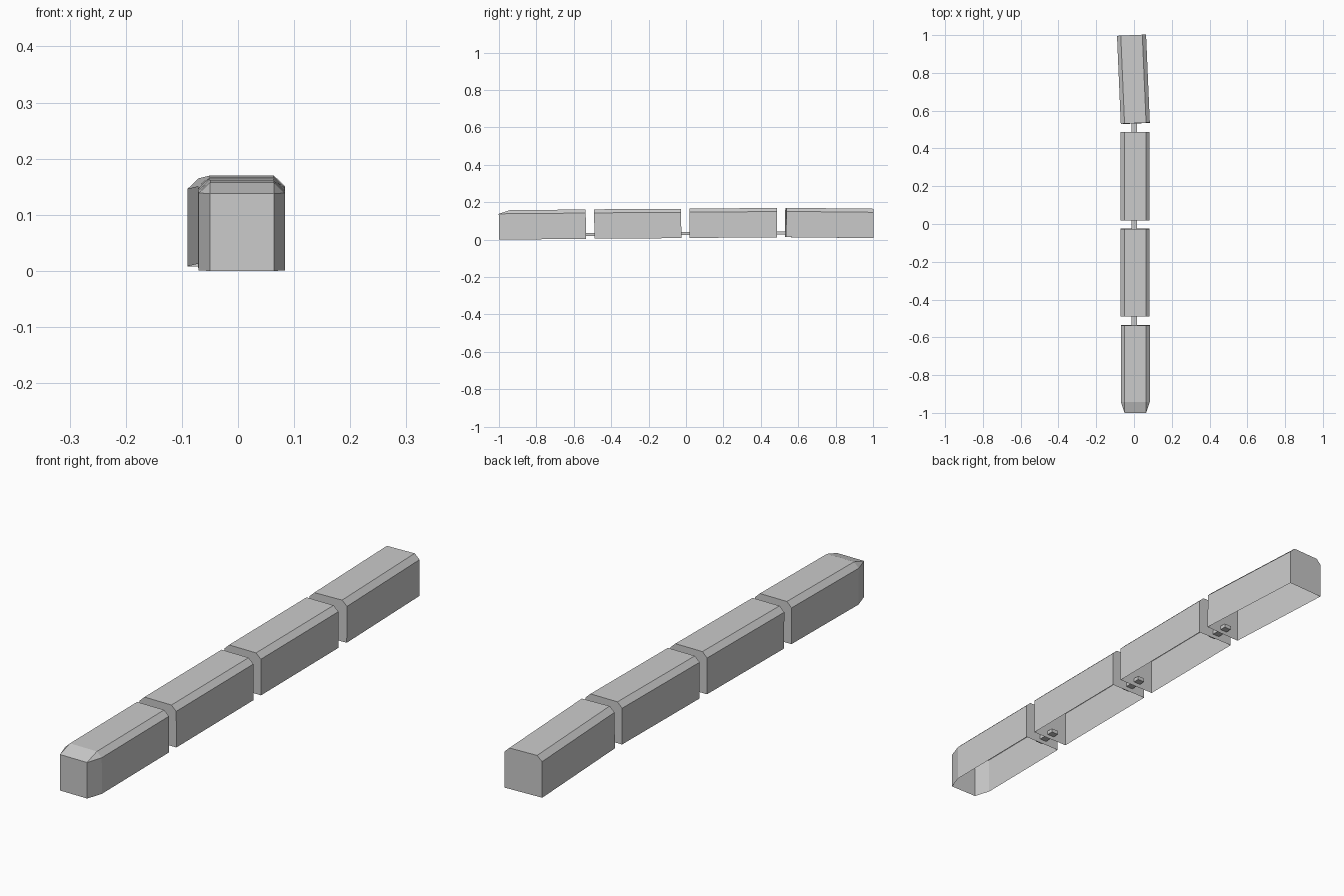
import bpy, bmesh
from mathutils import Vector

if "Cube" in bpy.data.objects:
    bpy.data.objects.remove(bpy.data.objects["Cube"])

HW, ROOF_HW = 0.077, 0.057      # half widths of body and flat roof
EAVE, TOP = 0.138, 0.157        # side wall height and roof height
NOSE = 0.06                     # length of the tapered nose


def make_object(name, bm):
    bmesh.ops.remove_doubles(bm, verts=bm.verts, dist=1e-5)
    bmesh.ops.recalc_face_normals(bm, faces=bm.faces)
    mesh = bpy.data.meshes.new(name)
    bm.to_mesh(mesh)
    bm.free()
    obj = bpy.data.objects.new(name, mesh)
    bpy.context.collection.objects.link(obj)
    return obj


def section(hw, roof_hw, eave, top):
    half = [(hw, 0), (hw, eave), (roof_hw, top)]
    return [(-x, z) for x, z in half] + [(x, z) for x, z in reversed(half)]


BODY = section(HW, ROOF_HW, EAVE, TOP)
TIP = section(ROOF_HW, ROOF_HW, EAVE, EAVE)


def car(name, front, back, nose=False):
    """Open-bottomed shell between the floor centre points front and back."""
    front, back = Vector(front), Vector(back)
    length = (back - front).length
    stations = [(0, BODY), (length, BODY)]
    if nose:
        stations = [(0, TIP), (NOSE, BODY), (length, BODY)]
    bm = bmesh.new()
    rings = [[bm.verts.new((x, y, z)) for x, z in prof] for y, prof in stations]
    for a, b in zip(rings, rings[1:]):
        for i in range(5):
            bm.faces.new((a[i], a[i + 1], b[i + 1], b[i]))
    bm.faces.new(rings[0])
    bm.faces.new(rings[-1])
    obj = make_object(name, bm)
    obj.rotation_mode = 'QUATERNION'
    obj.rotation_quaternion = (back - front).to_track_quat('Y', 'Z')
    obj.location = front


def coupler(name, y0, y1, z0, z1, x=0.002, hw=0.015):
    bm = bmesh.new()
    bmesh.ops.create_cube(bm, size=1)
    for v in bm.verts:
        v.co = (x + v.co.x * 2 * hw,
                y0 + (v.co.y + 0.5) * (y1 - y0),
                z0 + (v.co.z + 0.5) * (z1 - z0))
    make_object(name, bm)


# Four cars, each slightly out of line with the next
car("lead_car", (0.007, -1.0, 0.0), (0.007, -0.535, 0.004), nose=True)
car("second_car", (0.006, -0.49, 0.005), (0.006, -0.025, 0.008))
car("third_car", (0.006, 0.02, 0.009), (0.006, 0.487, 0.012))
car("tail_car", (0.007, 0.532, 0.013), (-0.013, 0.998, 0.008))

# Couplers poking through the end walls
coupler("front_coupler", -0.56, -0.465, 0.020, 0.035)
coupler("middle_coupler", -0.05, 0.045, 0.025, 0.040)
coupler("rear_coupler", 0.462, 0.557, 0.028, 0.043)
